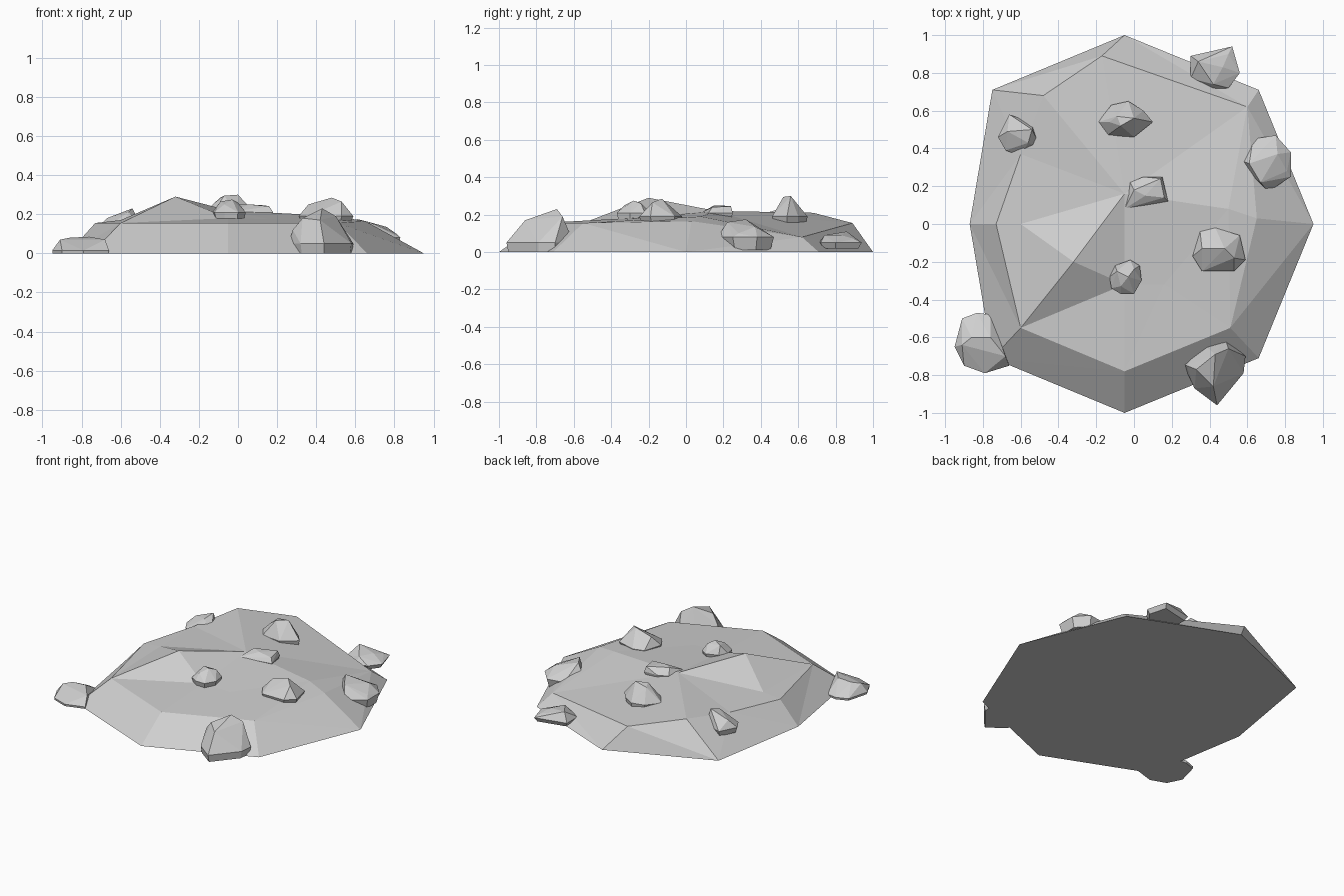
import bpy
import bmesh
from mathutils import Vector
from mathutils.geometry import delaunay_2d_cdt

default_cube = bpy.data.objects.get("Cube")
if default_cube:
    bpy.data.objects.remove(default_cube, do_unlink=True)


def make_material(name, colour):
    material = bpy.data.materials.new(name)
    material.use_nodes = True
    material.diffuse_color = colour
    for node in material.node_tree.nodes:
        if node.type == "BSDF_PRINCIPLED":
            node.inputs["Base Color"].default_value = colour
            node.inputs["Roughness"].default_value = 1.0
    return material


stone = make_material("pale_grey_stone", (0.62, 0.62, 0.62, 1.0))


def finish(name, bm):
    """Turn a bmesh into a flat shaded stone object."""
    bmesh.ops.recalc_face_normals(bm, faces=bm.faces[:])
    mesh = bpy.data.meshes.new(name)
    bm.to_mesh(mesh)
    bm.free()
    mesh.materials.append(stone)
    part = bpy.data.objects.new(name, mesh)
    bpy.context.scene.collection.objects.link(part)
    return part


def loop_edges(start, count):
    return [(start + i, start + (i + 1) % count) for i in range(count)]


def build_mound(name, foot, shoulder, crest, ridges):
    """Terrain from a ground outline, a shoulder ring and inner crest points."""
    points = [Vector((x, y, 0)) for x, y in foot]
    points += [Vector(p) for p in shoulder + crest]
    first_crest = len(foot) + len(shoulder)
    edges = loop_edges(0, len(foot)) + loop_edges(len(foot), len(shoulder))
    # Ridges run from a crest point to a crest point or to a shoulder point
    for start, end, target in ridges:
        offset = first_crest if target == "crest" else len(foot)
        edges.append((first_crest + start, offset + end))
    flat = [p.to_2d() for p in points]
    coords, _, faces, sources, _, _ = delaunay_2d_cdt(flat, edges, [], 0, 1e-5)
    bm = bmesh.new()
    verts = [bm.verts.new((c.x, c.y, points[src[0]].z if src else 0.15))
             for c, src in zip(coords, sources)]
    for face in faces:
        bm.faces.new([verts[i] for i in face])
    # Flat underside
    border = [e for e in bm.edges if e.is_boundary]
    bmesh.ops.contextual_create(bm, geom=border)
    return finish(name, bm)


def build_rock(name, outline, base, waist, tops, taper=0.86):
    """Faceted boulder: narrow base, wide waist outline and a few top corners."""
    count = len(outline)
    centre = sum((Vector(p) for p in outline), Vector((0, 0))) / count
    bm = bmesh.new()
    for point in outline:
        low = centre.lerp(Vector(point), taper)
        bm.verts.new((low.x, low.y, base))
        bm.verts.new((*point, waist))
    for corner in tops:
        bm.verts.new(corner)
    hull = bmesh.ops.convex_hull(bm, input=bm.verts[:], use_existing_faces=False)
    loose = {v for v in hull["geom_interior"] + hull["geom_unused"]
             if isinstance(v, bmesh.types.BMVert)}
    bmesh.ops.delete(bm, geom=list(loose), context="VERTS")
    return finish(name, bm)


# Wide low mound with one off-centre peak and a sagging back corner
build_mound(
    "mound",
    foot=[(-.05, 1), (-.75, .71), (-.87, 0), (-.75, -.71),
          (-.05, -1), (.66, -.71), (.95, 0), (.66, .71)],
    shoulder=[(-.17, .89, .155), (-.48, .68, .21), (-.6, .37, .17),
              (-.73, 0, .155), (-.6, -.55, .155), (-.05, -.78, .155),
              (.51, -.55, .155), (.65, .03, .165), (.6, .62, .08)],
    crest=[(-.32, -.2, .29), (-.05, .16, .22), (-.6, 0, .17),
           (-.05, -.32, .18), (.16, -.32, .175), (.5, .08, .19)],
    ridges=[(0, 1, "crest"), (0, 2, "crest"), (1, 2, "crest"),
            (0, 3, "crest"), (3, 4, "crest"), (1, 5, "crest"),
            (1, 3, "crest"), (1, 4, "crest"), (0, 4, "shoulder"),
            (3, 5, "shoulder"), (4, 6, "shoulder"), (5, 7, "shoulder"),
            (1, 0, "shoulder"), (1, 1, "shoulder"), (1, 8, "shoulder")])

# Boulders resting on the ground around the rim
build_rock(
    "front_right_rim_rock",
    [(-.95, -.65), (-.91, -.5), (-.83, -.47), (-.76, -.48),
     (-.66, -.75), (-.79, -.79), (-.9, -.75)],
    base=0, waist=.015, taper=.98,
    tops=[(-.91, -.64, .07), (-.86, -.6, .08), (-.76, -.6, .085), (-.68, -.7, .07)])
build_rock(
    "front_left_rim_rock",
    [(.26, -.74), (.36, -.63), (.48, -.6), (.59, -.7),
     (.58, -.79), (.44, -.96), (.32, -.87)],
    base=0, waist=.05, taper=.95,
    tops=[(.28, -.75, .12), (.33, -.77, .18), (.43, -.69, .23),
          (.5, -.66, .19), (.42, -.86, .17)])
build_rock(
    "back_left_rim_rock",
    [(.3, .89), (.52, .94), (.56, .8), (.5, .72), (.42, .71), (.3, .77)],
    base=.02, waist=.05,
    tops=[(.34, .86, .11), (.47, .83, .09), (.5, .9, .07), (.42, .74, .09)])
build_rock(
    "left_rim_rock",
    [(.55, .34), (.63, .45), (.75, .47), (.83, .38),
     (.83, .25), (.71, .17), (.6, .27)],
    base=.01, waist=.08,
    tops=[(.61, .32, .175), (.67, .22, .16), (.76, .37, .135), (.81, .28, .1)])

# Boulders scattered over the top of the mound
build_rock(
    "left_top_rock",
    [(.31, -.17), (.35, -.04), (.43, -.02), (.56, -.06),
     (.59, -.19), (.53, -.25), (.36, -.25)],
    base=.14, waist=.19,
    tops=[(.36, -.13, .25), (.48, -.13, .285), (.53, -.18, .265)])
build_rock(
    "front_top_rock",
    [(-.13, -.28), (-.1, -.22), (-.02, -.19), (.03, -.22),
     (.04, -.3), (0, -.37), (-.07, -.37), (-.12, -.34)],
    base=.16, waist=.21,
    tops=[(-.09, -.25, .265), (-.03, -.28, .275), (0, -.24, .26), (-.07, -.33, .25)])
build_rock(
    "middle_slab",
    [(-.05, .08), (-.02, .22), (.05, .25), (.15, .25), (.18, .12)],
    base=.17, waist=.21,
    tops=[(0, .18, .25), (.06, .15, .25), (.16, .14, .24), (.14, .24, .245)])
build_rock(
    "back_top_rock",
    [(-.19, .54), (-.12, .63), (-.03, .65), (.05, .6),
     (.1, .54), (0, .46), (-.14, .47)],
    base=.12, waist=.19,
    tops=[(-.13, .54, .25), (-.07, .52, .295), (0, .56, .3), (-.09, .57, .285)])
build_rock(
    "right_top_rock",
    [(-.72, .46), (-.66, .58), (-.53, .53), (-.49, .4), (-.6, .36), (-.68, .39)],
    base=.09, waist=.13,
    tops=[(-.67, .49, .18), (-.54, .5, .23), (-.56, .43, .21)])
